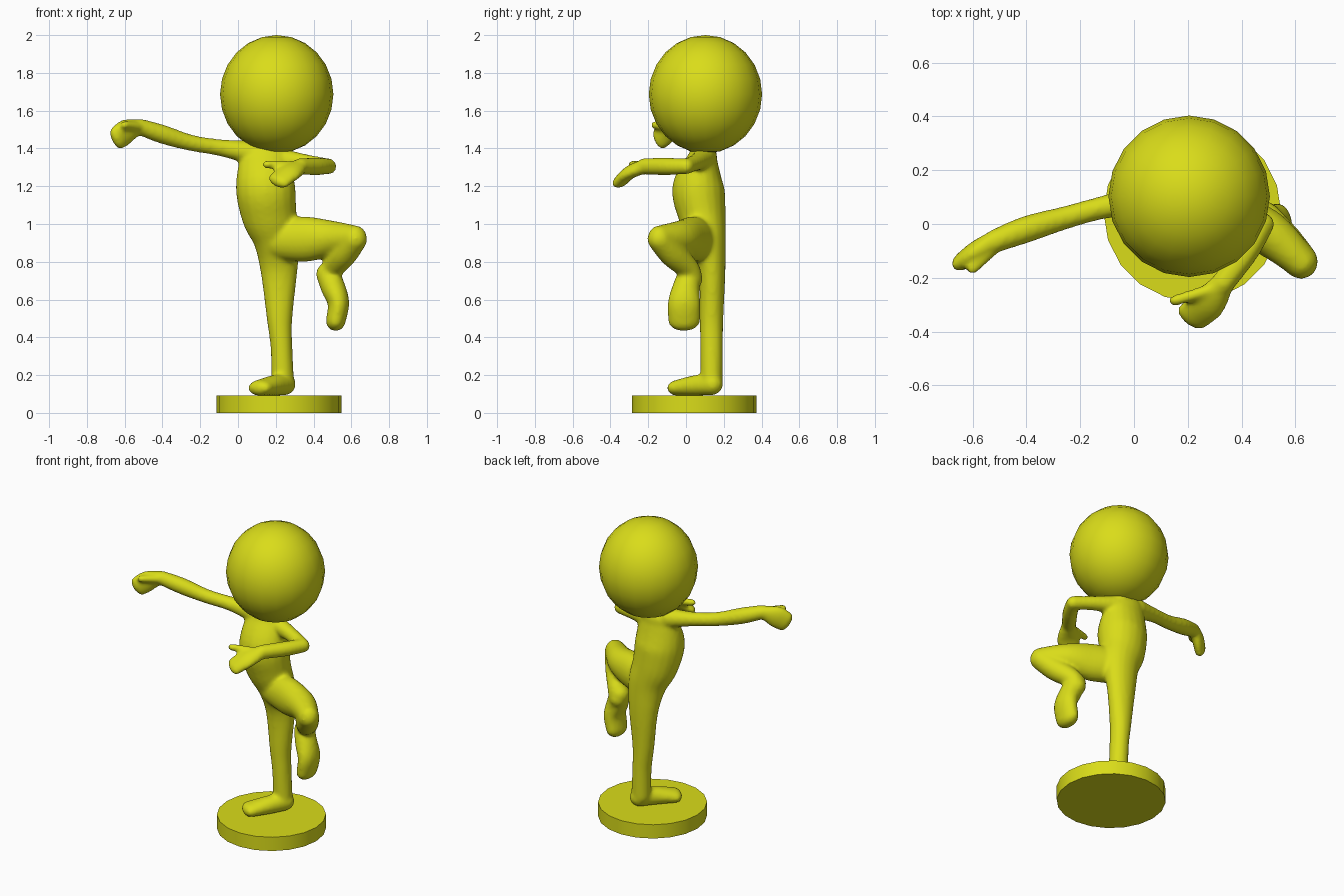
import bpy, bmesh, math
from mathutils import Vector

if "Cube" in bpy.data.objects:
    bpy.data.objects.remove(bpy.data.objects["Cube"])

mat = bpy.data.materials.new("yellow")
mat.diffuse_color = (0.70, 0.72, 0.01, 1)
mat.use_nodes = True
mat.node_tree.nodes["Principled BSDF"].inputs["Base Color"].default_value = mat.diffuse_color


def catmull(p, i, t):
    a, b, c, d = (p[min(max(i + k, 0), len(p) - 1)] for k in (-1, 0, 1, 2))
    return [0.5 * (2 * q + (r - o) * t + (2 * o - 5 * q + 4 * r - s) * t * t
                   + (3 * q - o - 3 * r + s) * t ** 3)
            for o, q, r, s in zip(a, b, c, d)]


def limb(bm, pts, side, n=20, steps=5):
    """Rounded tube through (x, y, z, radius along side, other radius)."""
    pts = [p if len(p) == 5 else p + (p[3],) for p in pts]
    path = [catmull(pts, i, k / steps) for i in range(len(pts) - 1) for k in range(steps)]
    path.append(list(pts[-1]))
    pos = [Vector(p[:3]) for p in path]
    rings = []
    last = len(path) - 1

    def ring(i, shift, scale):
        t = (pos[min(i + 1, last)] - pos[max(i - 1, 0)]).normalized()
        a = Vector(side)
        a = (a - t * a.dot(t)).normalized()
        b = t.cross(a)
        c = pos[i] + t * shift
        rings.append([bm.verts.new(c + a * math.cos(u) * path[i][3] * scale
                                   + b * math.sin(u) * path[i][4] * scale)
                      for u in (2 * math.pi * k / n for k in range(n))])

    angles = [math.radians(d) for d in (80, 60, 40, 20)]
    r0, r1 = min(path[0][3:]), min(path[-1][3:])
    for u in angles:
        ring(0, -r0 * math.sin(u), math.cos(u))
    for i in range(last + 1):
        ring(i, 0, 1)
    for u in reversed(angles):
        ring(last, r1 * math.sin(u), math.cos(u))
    for r, s in zip(rings, rings[1:]):
        for k in range(n):
            bm.faces.new((r[k], r[(k + 1) % n], s[(k + 1) % n], s[k]))
    bm.faces.new(rings[0][::-1])
    bm.faces.new(rings[-1])


X, Y, Z = (1, 0, 0), (0, 1, 0), (0, 0, 1)
bm = bmesh.new()

# Torso running into the standing leg, then its foot
limb(bm, [(.14, .09, 1.36, .13, .075), (.145, .065, 1.2, .157, .137),
          (.165, .085, 1.05, .147, .127), (.205, .11, .92, .125, .103),
          (.217, .137, .75, .098, .072), (.22, .135, .5, .068, .063),
          (.23, .135, .35, .058, .06), (.237, .135, .17, .06, .058)], X)
limb(bm, [(.25, .14, .152, .056, .058), (.19, .05, .145, .06, .055),
          (.115, -.045, .132, .072, .042)], (.78, -.62, 0))
# Neck
limb(bm, [(.19, .09, 1.33, .065), (.2, .1, 1.45, .06)], X)
# Raised thigh, shin and foot
limb(bm, [(.21, .09, .92, .11, .09), (.36, .03, .92, .12, .09),
          (.5, -.035, .925, .093, .085), (.62, -.14, .927, .066, .062)], Z)
limb(bm, [(.62, -.14, .92, .065), (.56, -.07, .84, .07),
          (.5, .01, .765, .06), (.48, .03, .71, .058)], Y)
limb(bm, [(.475, .02, .735, .062), (.505, .0, .66, .073, .065),
          (.532, -.01, .58, .087, .057), (.517, -.01, .485, .085, .052)], Y)
# Outstretched arm, hand, thumb
limb(bm, [(.06, .09, 1.38, .062), (-.1, .065, 1.405, .044), (-.25, .025, 1.43, .043),
          (-.4, -.02, 1.475, .05), (-.52, -.065, 1.515, .043)], Z)
limb(bm, [(-.53, -.065, 1.515, .042, .036), (-.59, -.1, 1.49, .068, .035),
          (-.638, -.138, 1.455, .066, .033)], (.5, .4, -.8))
limb(bm, [(-.52, -.09, 1.515, .024), (-.6, -.165, 1.525, .022)], Z)
# Bent arm, hand, thumb
limb(bm, [(.22, .09, 1.345, .058), (.36, .05, 1.325, .044), (.48, .0, 1.305, .042)], Z)
limb(bm, [(.48, .0, 1.305, .042), (.42, -.1, 1.305, .046), (.33, -.22, 1.305, .044)], Z)
limb(bm, [(.33, -.22, 1.305, .044, .038), (.275, -.295, 1.275, .068, .036),
          (.215, -.345, 1.228, .066, .033)], (.6, -.5, -.3))
limb(bm, [(.3, -.24, 1.31, .024), (.15, -.285, 1.315, .021)], Z)

bmesh.ops.recalc_face_normals(bm, faces=bm.faces)
mesh = bpy.data.meshes.new("body")
bm.to_mesh(mesh)
bm.free()
mesh.materials.append(mat)
body = bpy.data.objects.new("body", mesh)
bpy.context.collection.objects.link(body)

# Fuse the limbs into one soft skin
rm = body.modifiers.new("fuse", 'REMESH')
rm.mode = 'VOXEL'
rm.voxel_size = 0.012
rm.use_smooth_shade = True
sm = body.modifiers.new("soften", 'SMOOTH')
sm.factor = 0.5
sm.iterations = 6


def finish(name, angle):
    ob = bpy.context.object
    ob.name = name
    ob.data.materials.append(mat)
    bpy.ops.object.shade_smooth_by_angle(angle=math.radians(angle))


# Head
bpy.ops.mesh.primitive_uv_sphere_add(segments=20, ring_count=12, radius=1,
                                     location=(.205, .103, 1.687))
bpy.context.object.scale = (.3, .3, .313)
finish("head", 60)

# Round base
bpy.ops.mesh.primitive_cylinder_add(vertices=20, radius=.33, depth=.092,
                                    location=(.217, .043, .046))
finish("base", 40)
